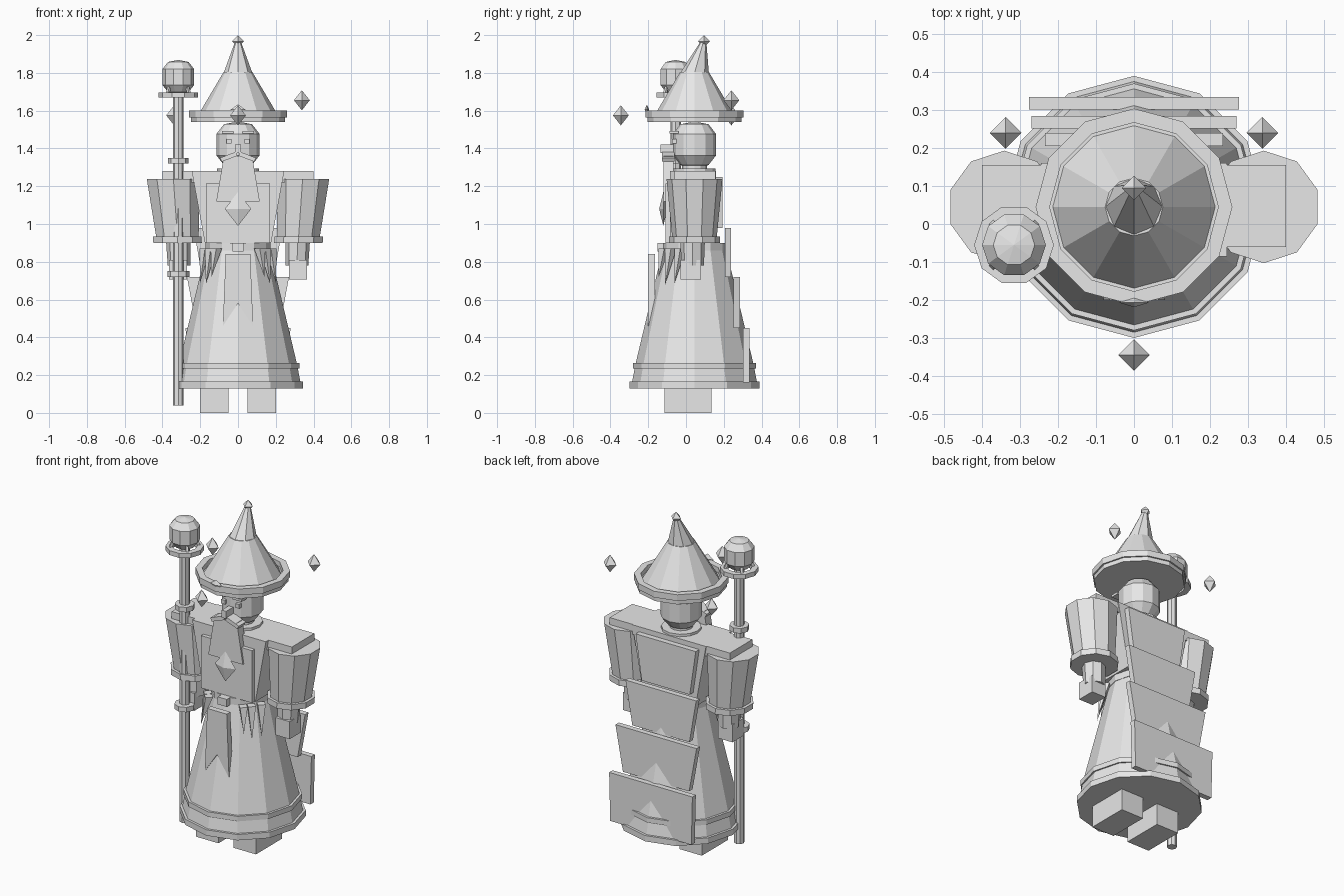
import bpy, bmesh
from math import cos, sin, pi

if "Cube" in bpy.data.objects:
    bpy.data.objects.remove(bpy.data.objects["Cube"], do_unlink=True)

COLOR = (0.8, 0.8, 0.8, 1)
grey = bpy.data.materials.new("plain grey")
grey.use_nodes = True
grey.diffuse_color = COLOR
grey.node_tree.nodes["Principled BSDF"].inputs["Base Color"].default_value = COLOR

CY = 0.045          # depth of the body axis
STAFF = (-0.316, -0.055)


def finish(name, bm):
    bmesh.ops.recalc_face_normals(bm, faces=bm.faces)
    mesh = bpy.data.meshes.new(name)
    bm.to_mesh(mesh)
    bm.free()
    mesh.materials.append(grey)
    obj = bpy.data.objects.new(name, mesh)
    bpy.context.scene.collection.objects.link(obj)
    return obj


def loft(name, rings, sides=12, center=(0, CY), flip=1, turn=0.0):
    """Faceted body through rings of (radius, z, x shift, y shift)."""
    bm = bmesh.new()
    loops = []
    for ring in rings:
        r, z, dx, dy = (*ring, 0, 0)[:4]
        loops.append([bm.verts.new((flip * (center[0] + dx + r * cos(2 * pi * i / sides + turn)),
                                    center[1] + dy + r * sin(2 * pi * i / sides + turn), z))
                      for i in range(sides)])
    for a, b in zip(loops, loops[1:]):
        for i in range(sides):
            j = (i + 1) % sides
            bm.faces.new((a[i], a[j], b[j], b[i]))
    bm.faces.new(loops[0][::-1])
    bm.faces.new(loops[-1])
    bmesh.ops.remove_doubles(bm, verts=bm.verts, dist=0.0002)
    return finish(name, bm)


def plate(name, outline, y0, y1):
    """Front outline of (x, z) points given thickness in depth."""
    bm = bmesh.new()
    face = bm.faces.new([bm.verts.new((x, y0, z)) for x, z in outline])
    new = bmesh.ops.extrude_face_region(bm, geom=[face])["geom"]
    bmesh.ops.translate(bm, vec=(0, y1 - y0, 0),
                        verts=[v for v in new if isinstance(v, bmesh.types.BMVert)])
    return finish(name, bm)


def box(name, x0, x1, y0, y1, z0, z1):
    return plate(name, [(x0, z0), (x1, z0), (x1, z1), (x0, z1)], y0, y1)


def trapezoid(name, low, high, z0, z1, y0, y1):
    return plate(name, [(-low, z0), (low, z0), (high, z1), (-high, z1)], y0, y1)


def gem(name, loc, size):
    obj = loft(name, [(0, -1), (1, 0), (0, 1)], 4, (0, 0))
    obj.scale = size
    obj.location = loc


def ring(name, r_in, r_out, z0, z1, sides=12, center=(0, CY)):
    """Open band with a rectangular section."""
    return tube(name, [(r_in, z0), (r_out, z0), (r_out, z1), (r_in, z1)], sides, center)


def tube(name, section, sides, center):
    bm = bmesh.new()
    loops = [[bm.verts.new((center[0] + r * cos(2 * pi * i / sides),
                            center[1] + r * sin(2 * pi * i / sides), z))
              for i in range(sides)] for r, z in section]
    for k, a in enumerate(loops):
        b = loops[(k + 1) % len(loops)]
        for i in range(sides):
            j = (i + 1) % sides
            bm.faces.new((a[i], a[j], b[j], b[i]))
    return finish(name, bm)


def ball(name, r, z, sides, center):
    """Low sphere with an upright middle belt."""
    prof = [(0, -1.08), (0.65, -0.95), (1, -0.5), (1, 0.5), (0.65, 0.95), (0, 1.08)]
    return loft(name, [(r * a, z + r * h) for a, h in prof], sides, center)


# Robe skirt with hem and trim
loft("robe_skirt", [(0.335, 0.14), (0.312, 0.26), (0.16, 0.9)])
loft("robe_hem", [(0.345, 0.13), (0.345, 0.165)])
ring("robe_trim", 0.29, 0.325, 0.235, 0.265)
loft("belt", [(0.172, 0.86), (0.172, 0.9)])
box("buckle", -0.03, 0.03, -0.15, -0.11, 0.855, 0.9)

# Front tabard with a forked end
plate("tabard", [(-0.065, 0.84), (-0.08, 0.46), (0, 0.58), (0.08, 0.46), (0.065, 0.84)],
      -0.2, -0.165)

# Torso: tapered block with a chest panel
trapezoid("torso", 0.175, 0.245, 0.9, 1.28, -0.085, 0.16)
trapezoid("chest_panel", 0.17, 0.17, 0.9, 1.215, -0.108, -0.08)

# Layered cape on the back
for i, (low, high, z0, z1, y) in enumerate([
        (0.16, 0.2, 0.98, 1.25, 0.16), (0.19, 0.235, 0.72, 0.98, 0.206),
        (0.22, 0.27, 0.45, 0.72, 0.252), (0.27, 0.277, 0.16, 0.45, 0.302)]):
    trapezoid(f"cape_panel_{i + 1}", low, high, z0, z1, y, y + 0.033)

# Head and neck
loft("neck", [(0.065, 1.26), (0.065, 1.33)])
ring("collar", 0.06, 0.11, 1.26, 1.295)
ball("head", 0.114, 1.42, 12, (0, CY))

# Face
box("nose", -0.015, 0.015, -0.135, -0.06, 1.375, 1.42)
trapezoid("beard", 0.115, 0.075, 1.12, 1.36, -0.118, -0.065)
gem("brooch", (0, -0.12, 1.08), (0.07, 0.022, 0.09))

# Parts repeated on both sides
for s, side in ((1, "left"), (-1, "right")):
    box(f"{side}_eye", s * 0.035, s * 0.06, -0.075, -0.04, 1.425, 1.45)
    box(f"{side}_brow", s * 0.025, s * 0.085, -0.088, -0.04, 1.478, 1.492)
    plate(f"{side}_moustache", [(s * 0.005, 1.36), (s * 0.085, 1.33),
                                (s * 0.095, 1.35), (s * 0.005, 1.385)], -0.128, -0.06)
    box(f"{side}_boot", s * 0.05, s * 0.2, -0.115, 0.135, 0, 0.14)

    # Sleeve, cuff, forearm and hand
    loft(f"{side}_sleeve", [(0.117, 0.92, 0.32), (0.148, 1.238, 0.342)], 10, (0, CY), s, pi / 10)
    loft(f"{side}_cuff", [(0.135, 0.9, 0.32), (0.135, 0.935, 0.322)], 10, (0, CY), s, pi / 10)
    loft(f"{side}_forearm", [(0.06, 0.78, 0.312), (0.065, 0.91, 0.316)], 8, (0, 0.035), s)
    box(f"{side}_hand", s * 0.27, s * 0.365, -0.03, 0.08, 0.705, 0.81)
    box(f"{side}_shoulder_pad", s * 0.235, s * 0.4, -0.06, 0.155, 1.22, 1.28)

    # Pointed tassels hanging from the belt
    for x, y, tip in ((0.145, -0.08, 0.68), (0.115, -0.115, 0.72), (0.175, -0.03, 0.69)):
        loft(f"{side}_tassel", [(0, tip, 0.025, -0.03), (0.03, 0.87)], 4, (x, y), s)

# Pointed hat with a raised brim and bent tip
loft("hat_brim", [(0.25, 1.54), (0.25, 1.572)])
ring("hat_brim_rim", 0.222, 0.259, 1.565, 1.602)
loft("hat_cone", [(0.218, 1.565), (0.076, 1.805)])
loft("hat_tip", [(0.076, 1.8), (0.012, 1.975, 0, 0.05)], 8)
gem("hat_tip_gem", (0, 0.095, 1.967), (0.032, 0.032, 0.033))
gem("hat_front_gem", (0, -0.207, 1.605), (0.04, 0.012, 0.028))

# Staff with bands, orb cradle and orb
loft("staff_pole", [(0.028, 0.04), (0.028, 1.7)], 8, STAFF)
ring("staff_upper_band", 0.02, 0.055, 1.32, 1.35, 8, STAFF)
ring("staff_lower_band", 0.02, 0.058, 0.72, 0.75, 8, STAFF)
ring("orb_ring", 0.07, 0.105, 1.67, 1.697, 10, STAFF)
ball("orb", 0.084, 1.778, 10, STAFF)
for k in range(4):
    a = pi / 4 + k * pi / 2
    loft("orb_prong", [(0.012, 1.68, 0.083 * cos(a), 0.083 * sin(a)),
                       (0.008, 1.75, 0.06 * cos(a), 0.06 * sin(a))], 4, STAFF)

# Floating crystals
for i, loc in enumerate([(0, -0.345, 1.575), (0.338, 0.24, 1.655), (-0.338, 0.24, 1.575)]):
    gem(f"floating_crystal_{i + 1}", loc, (0.042, 0.042, 0.053))
